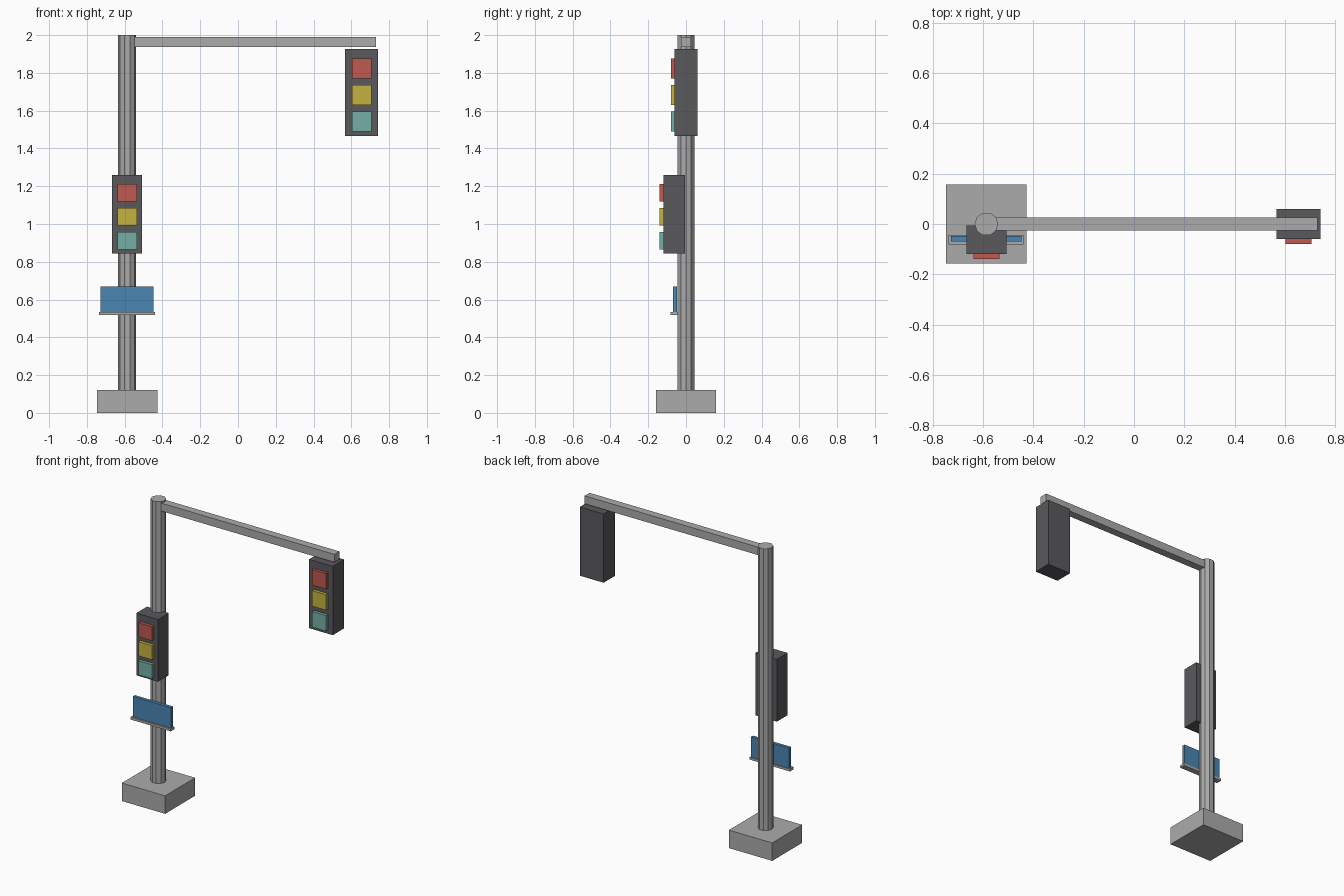
import bpy
from mathutils import Vector

cube = bpy.data.objects.get("Cube")
if cube:
    bpy.data.objects.remove(cube, do_unlink=True)


def material(name, *rgb):
    mat = bpy.data.materials.new(name)
    mat.use_nodes = True
    mat.diffuse_color = (*rgb, 1)
    mat.node_tree.nodes["Principled BSDF"].inputs["Base Color"].default_value = (*rgb, 1)
    return mat


grey = material("light grey metal", 0.41, 0.41, 0.41)
dark = material("dark housing", 0.10, 0.10, 0.11)
blue = material("sign blue", 0.07, 0.24, 0.45)
red = material("red lens", 0.52, 0.10, 0.08)
yellow = material("yellow lens", 0.56, 0.45, 0.05)
green = material("green lens", 0.18, 0.43, 0.38)


def box(name, mat, x, y, z):
    """Box from (min, max) ranges on each axis."""
    lo, hi = Vector((x[0], y[0], z[0])), Vector((x[1], y[1], z[1]))
    bpy.ops.mesh.primitive_cube_add(size=1, location=(lo + hi) / 2)
    obj = bpy.context.object
    obj.name = name
    obj.scale = hi - lo
    obj.data.materials.append(mat)
    return obj


def signal(name, x, width, y, z, lens, lens_top, pitch, lens_height, lens_front):
    """Housing with three square lenses stacked on its front."""
    box(name + "_housing", dark, (x - width / 2, x + width / 2), y, z)
    for i, (colour, mat) in enumerate((("red", red), ("yellow", yellow), ("green", green))):
        top = lens_top - i * pitch
        box(f"{name}_{colour}_lens", mat, (x - lens / 2, x + lens / 2),
            (lens_front, y[0] + 0.01), (top - lens_height, top))


POLE_X = -0.587

# Base and pole
box("base", grey, (POLE_X - 0.16, POLE_X + 0.16), (-0.158, 0.158), (0, 0.12))
bpy.ops.mesh.primitive_cylinder_add(vertices=10, radius=0.047, depth=1.9,
                                    location=(POLE_X, 0, 1.05), rotation=(0, 0, 1.5708))
pole = bpy.context.object
pole.name = "pole"
pole.data.materials.append(grey)

# Overhead arm
box("arm", grey, (POLE_X + 0.03, 0.73), (-0.026, 0.026), (1.937, 1.99))

# Hanging signal and pole signal
signal("arm_signal", 0.654, 0.175, (-0.06, 0.06), (1.467, 1.926),
       0.103, 1.875, 0.14, 0.104, -0.08)
signal("pole_signal", POLE_X, 0.16, (-0.119, -0.006), (0.845, 1.26),
       0.102, 1.212, 0.127, 0.094, -0.14)

# Street sign on its ledge
box("sign_panel", blue, (-0.728, -0.447), (-0.069, -0.047), (0.532, 0.669))
box("sign_ledge", grey, (-0.737, -0.44), (-0.081, -0.043), (0.517, 0.533))
